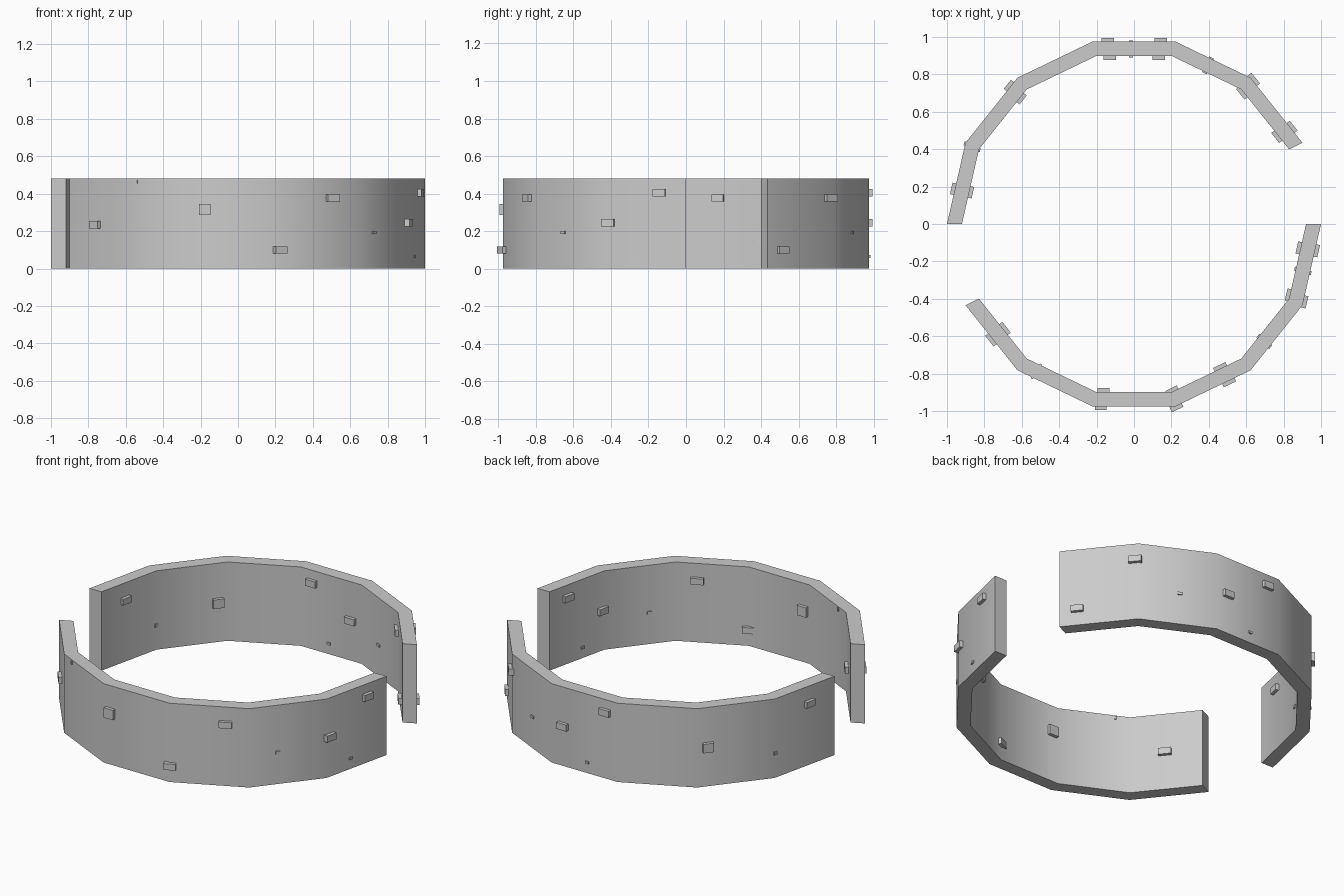
import bpy, bmesh, math
from mathutils import Matrix

if "Cube" in bpy.data.objects:
    bpy.data.objects.remove(bpy.data.objects["Cube"])

STEP = 2 * math.pi / 14          # walls follow a 14-sided ring
R_OUT, R_IN, H = 1.0, 0.92, 0.48


def finish(bm, name, smooth=False):
    bmesh.ops.recalc_face_normals(bm, faces=bm.faces)
    me = bpy.data.meshes.new(name)
    bm.to_mesh(me)
    bm.free()
    ob = bpy.data.objects.new(name, me)
    bpy.context.collection.objects.link(ob)
    if smooth:
        bpy.ops.object.select_all(action='DESELECT')
        ob.select_set(True)
        bpy.context.view_layer.objects.active = ob
        bpy.ops.object.shade_smooth_by_angle(angle=math.radians(30))
    return ob


# Curved wall: six ring segments extruded upward
def wall(name, first):
    bm = bmesh.new()
    angles = [(first + i) * STEP for i in range(7)]
    out = [bm.verts.new((R_OUT * math.cos(a), R_OUT * math.sin(a), 0)) for a in angles]
    inn = [bm.verts.new((R_IN * math.cos(a), R_IN * math.sin(a), 0)) for a in angles]
    faces = [bm.faces.new((out[i], out[i + 1], inn[i + 1], inn[i])) for i in range(6)]
    ext = bmesh.ops.extrude_face_region(bm, geom=faces, use_keep_orig=True)
    verts = [v for v in ext['geom'] if isinstance(v, bmesh.types.BMVert)]
    bmesh.ops.translate(bm, verts=verts, vec=(0, 0, H))
    return finish(bm, name, True)


# Raised bricks on both faces of a wall, aligned to their wall segment
def bricks(name, items):
    bm = bmesh.new()
    for deg, z, w, h, out in items:
        a = math.radians(deg)
        mid = (math.floor(a / STEP) + 0.5) * STEP
        for r in (R_OUT, R_IN):
            plane = r * math.cos(STEP / 2)
            m = (Matrix.Rotation(mid, 4, 'Z')
                 @ Matrix.Translation((plane, plane * math.tan(a - mid), z))
                 @ Matrix.Diagonal((2 * out, w, h, 1)))
            bmesh.ops.create_cube(bm, size=1, matrix=m)
    return finish(bm, name)


wall("back_wall", 1)
wall("front_wall", -6)

P, S = 0.02, 0.007   # protrusion of large and small bricks
# angle, height, width, brick height, protrusion
bricks("front_wall_bricks", [
    (-8.3, 0.405, 0.067, 0.04, P), (-15.5, 0.065, 0.022, 0.015, S),
    (-24.6, 0.245, 0.067, 0.04, P), (-42, 0.193, 0.027, 0.016, S),
    (-59, 0.377, 0.073, 0.038, P), (-77, 0.10, 0.068, 0.038, P),
    (-100.3, 0.315, 0.062, 0.06, P), (-123.5, 0.464, 0.013, 0.018, S),
    (-141, 0.235, 0.073, 0.04, P)])
bricks("back_wall_bricks", [
    (31.5, 0.10, 0.068, 0.038, P), (50.4, 0.377, 0.073, 0.038, P),
    (65, 0.193, 0.027, 0.016, S), (81.6, 0.245, 0.067, 0.04, P),
    (91, 0.065, 0.022, 0.015, S), (98.2, 0.405, 0.067, 0.04, P),
    (132, 0.24, 0.062, 0.055, P), (154.5, 0.15, 0.022, 0.018, S),
    (169, 0.377, 0.063, 0.038, P)])
